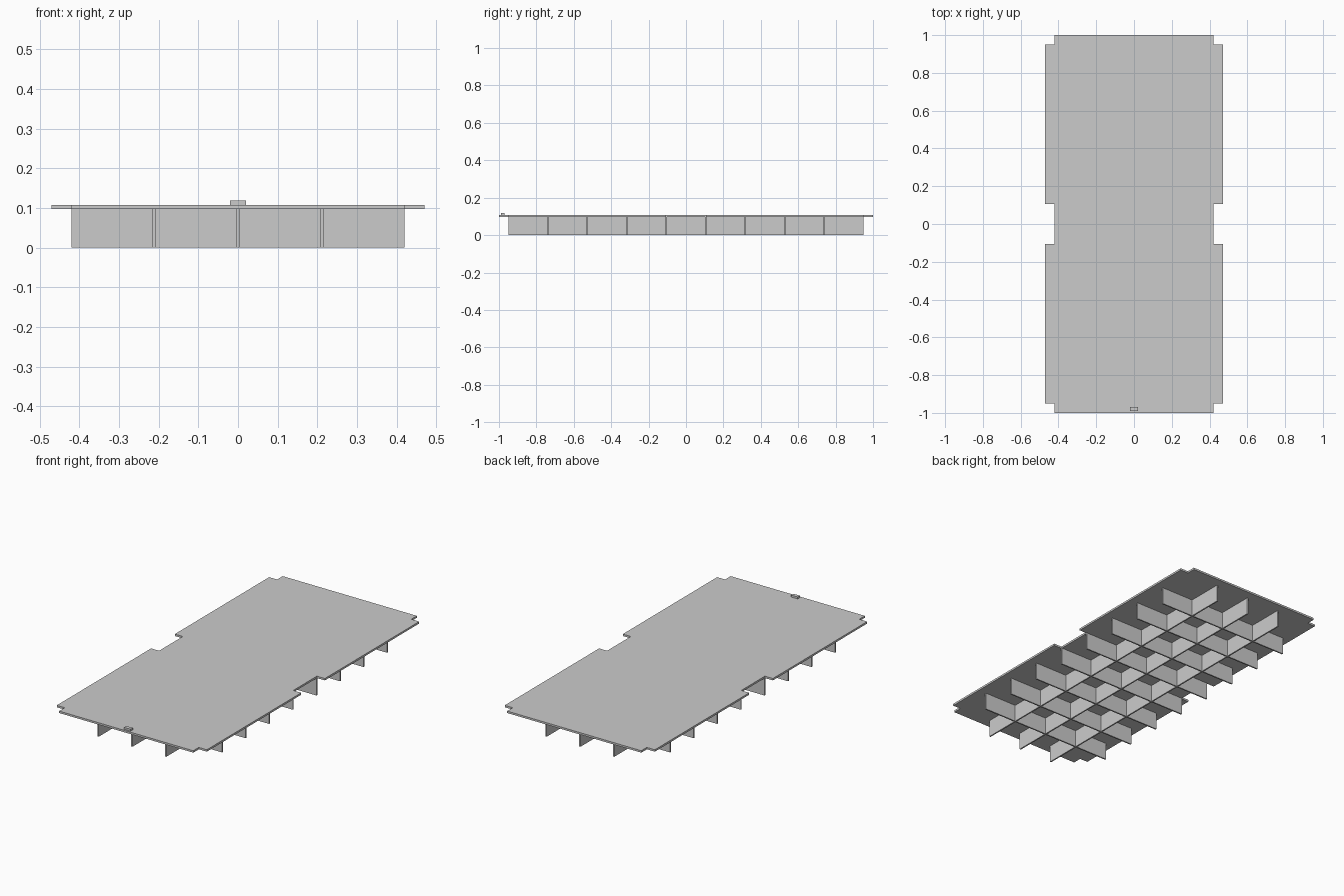
import bpy
import bmesh

cube = bpy.data.objects.get("Cube")
if cube:
    bpy.data.objects.remove(cube, do_unlink=True)

# Single plain grey
grey = bpy.data.materials.new("plain_grey")
grey.use_nodes = True
color = (0.6, 0.6, 0.6, 1)
grey.diffuse_color = color
grey.node_tree.nodes["Principled BSDF"].inputs["Base Color"].default_value = color


def finish(name, bm):
    mesh = bpy.data.meshes.new(name)
    bmesh.ops.recalc_face_normals(bm, faces=bm.faces)
    bm.to_mesh(mesh)
    bm.free()
    mesh.materials.append(grey)
    obj = bpy.data.objects.new(name, mesh)
    bpy.context.collection.objects.link(obj)
    return obj


def box(name, x0, x1, y0, y1, z0, z1):
    bm = bmesh.new()
    bmesh.ops.create_cube(bm, size=1)
    for v in bm.verts:
        v.co = (x1 if v.co.x > 0 else x0,
                y1 if v.co.y > 0 else y0,
                z1 if v.co.z > 0 else z0)
    return finish(name, bm)


HALF_X, WIDE_X = 0.42, 0.47
RIB_END, NOTCH = 0.95, 0.106
DECK_Z, TOP_Z = 0.097, 0.108
THICK = 0.008

# Deck: notched outline, extruded up
quarter = [(HALF_X, 1), (HALF_X, RIB_END), (WIDE_X, RIB_END),
           (WIDE_X, NOTCH), (HALF_X, NOTCH)]
right_edge = quarter + [(x, -y) for x, y in reversed(quarter)]
outline = right_edge + [(-x, y) for x, y in reversed(right_edge)]
bm = bmesh.new()
face = bm.faces.new([bm.verts.new((x, y, DECK_Z)) for x, y in outline])
result = bmesh.ops.extrude_face_region(bm, geom=[face])
top = [v for v in result["geom"] if isinstance(v, bmesh.types.BMVert)]
bmesh.ops.translate(bm, verts=top, vec=(0, 0, TOP_Z - DECK_Z))
finish("deck", bm)

# Lengthwise ribs
for i in range(3):
    x = (i - 1) * 0.212
    box(f"long_rib_{i + 1}", x - THICK / 2, x + THICK / 2,
        -RIB_END, RIB_END, 0, DECK_Z)

# Crosswise ribs
for i in range(8):
    y = (i - 3.5) * 0.211
    box(f"cross_rib_{i + 1}", -HALF_X, HALF_X,
        y - THICK / 2, y + THICK / 2, 0, DECK_Z)

# Small tab on the front edge
box("front_tab", -0.02, 0.02, -0.99, -0.97, TOP_Z, 0.119)
